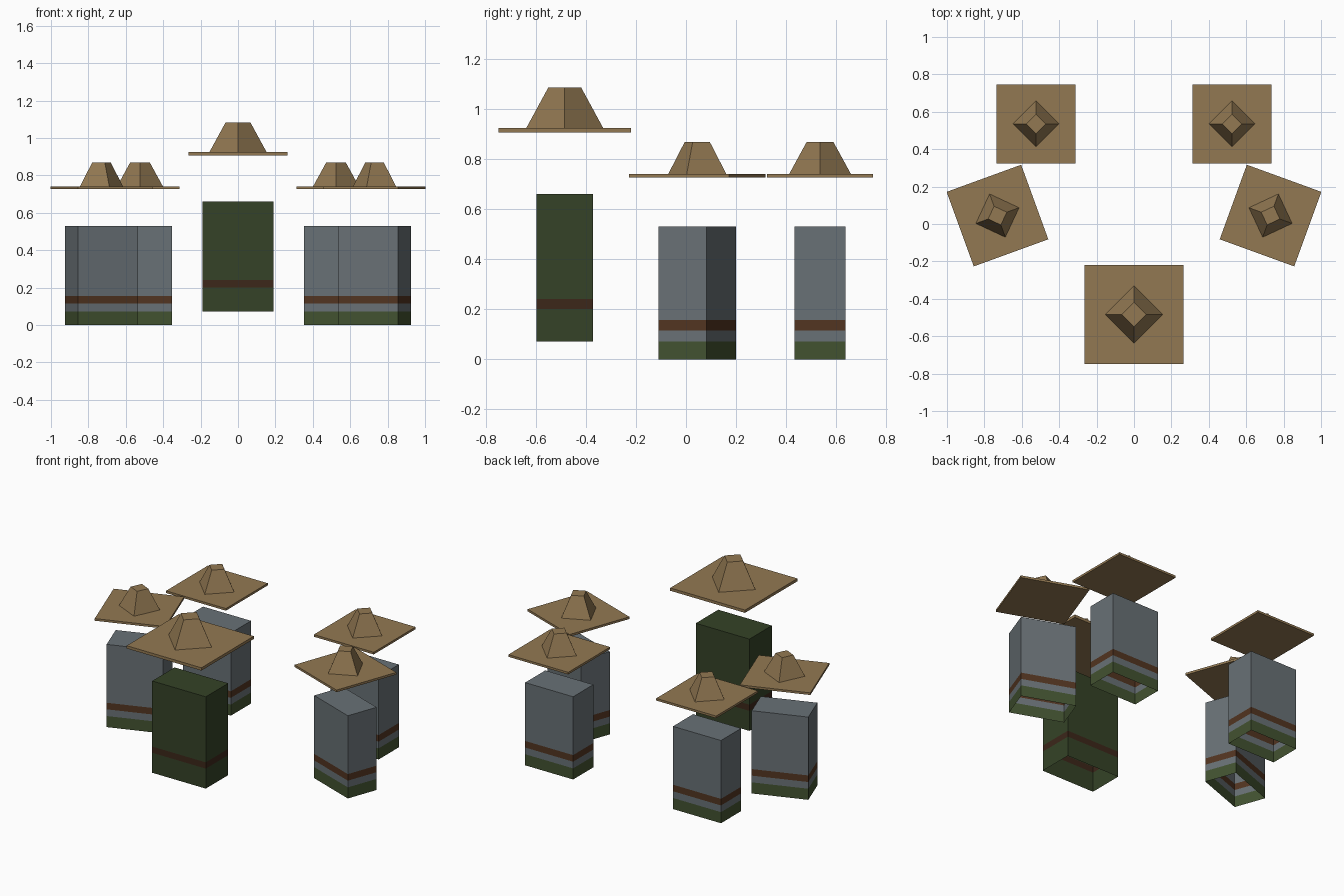
import bpy, bmesh
from math import radians, cos, sin, pi

if "Cube" in bpy.data.objects:
    bpy.data.objects.remove(bpy.data.objects["Cube"])


def material(name, rgb):
    m = bpy.data.materials.new(name)
    m.diffuse_color = (*rgb, 1)
    m.use_nodes = True
    m.node_tree.nodes["Principled BSDF"].inputs["Base Color"].default_value = m.diffuse_color
    return m


STRAW = material("straw", (0.29, 0.19, 0.085))
GREY = material("grey_cloth", (0.14, 0.165, 0.18))
GREEN = material("green_cloth", (0.055, 0.085, 0.03))
DARK_GREEN = material("dark_green_cloth", (0.035, 0.055, 0.02))
BROWN = material("brown_band", (0.085, 0.035, 0.015))
DARK_RED = material("dark_red_band", (0.045, 0.02, 0.01))


def finish(name, bm, mats, loc, turn):
    bmesh.ops.recalc_face_normals(bm, faces=bm.faces)
    me = bpy.data.meshes.new(name)
    bm.to_mesh(me)
    bm.free()
    for m in mats:
        me.materials.append(m)
    ob = bpy.data.objects.new(name, me)
    ob.location = (*loc, 0)
    ob.rotation_euler.z = radians(turn)
    bpy.context.collection.objects.link(ob)


def stack(bm, rings, cap_bottom):
    """Join four-sided rings upwards and cap the top."""
    rows = [[bm.verts.new(p) for p in r] for r in rings]
    for level, (a, b) in enumerate(zip(rows, rows[1:])):
        for i in range(4):
            j = (i + 1) % 4
            f = bm.faces.new((a[i], a[j], b[j], b[i]))
            f.material_index = level
    top = bm.faces.new(rows[-1])
    top.material_index = len(rows) - 2
    if cap_bottom:
        bm.faces.new(rows[0][::-1])


def rect(w, d, z):
    return [(sx * w / 2, sy * d / 2, z) for sx, sy in ((-1, -1), (1, -1), (1, 1), (-1, 1))]


def diamond(r, z):
    return [(r * cos(i * pi / 2), r * sin(i * pi / 2), z) for i in range(4)]


# Striped body, open underneath
def body(name, loc, turn, w, d, levels, mats):
    bm = bmesh.new()
    stack(bm, [rect(w, d, z) for z in levels], False)
    finish(name, bm, mats, loc, turn)


# Square brim and tapered four-sided crown
def hat(name, loc, turn, size, z0, z1, z2, r0, r1):
    bm = bmesh.new()
    stack(bm, [rect(size, size, z0), rect(size, size, z1)], True)
    finish(name + "_brim", bm, [STRAW], loc, turn)
    bm = bmesh.new()
    stack(bm, [diamond(r0, z1), diamond(r1, z2)], True)
    finish(name + "_crown", bm, [STRAW], loc, turn)


# Leader at the front
front = (0, -0.484)
body("leader_body", front, 0, 0.38, 0.227, (0.072, 0.2, 0.24, 0.66),
     [DARK_GREEN, DARK_RED, DARK_GREEN])
hat("leader_hat", front, 0, 0.53, 0.906, 0.924, 1.084, 0.153, 0.066)

# Two mirrored pairs of followers
for side, s in (("left", -1), ("right", 1)):
    for row, x, y, turn in (("back", 0.524, 0.535, 0), ("side", 0.73, 0.045, 20)):
        loc = (s * x, y)
        label = f"{side}_{row}"
        body(label + "_body", loc, -s * turn, 0.34, 0.204, (0, 0.071, 0.114, 0.156, 0.53),
             [GREEN, GREY, BROWN, GREY])
        hat(label + "_hat", loc, -s * turn, 0.424, 0.726, 0.74, 0.868, 0.123, 0.053)
